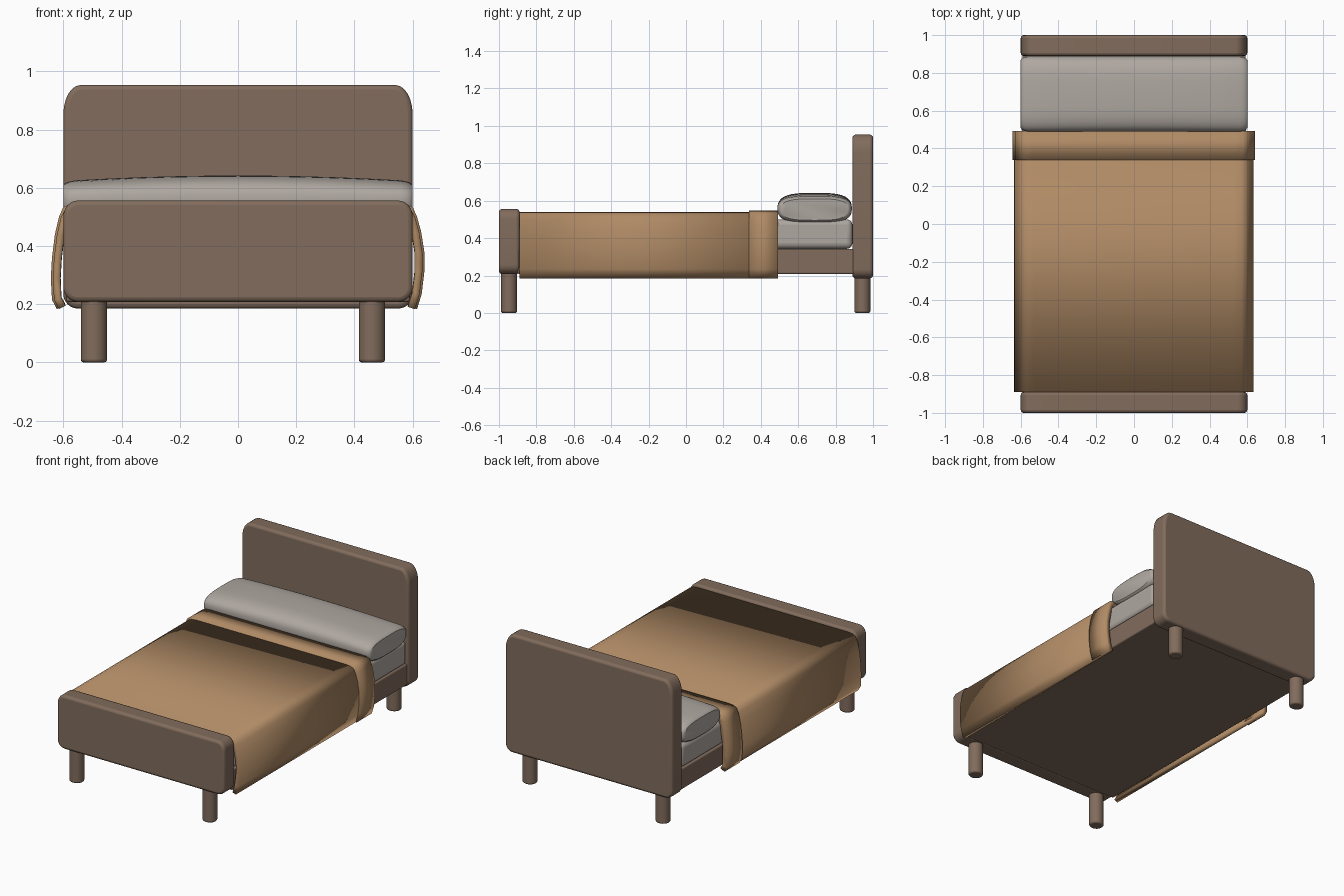
import bpy, math

if "Cube" in bpy.data.objects:
    bpy.data.objects.remove(bpy.data.objects["Cube"])


def material(name, rgb):
    m = bpy.data.materials.new(name)
    m.diffuse_color = (*rgb, 1)
    m.use_nodes = True
    m.node_tree.nodes["Principled BSDF"].inputs["Base Color"].default_value = m.diffuse_color
    return m


WOOD = material("wood", (0.22, 0.15, 0.107))
CLOTH = material("blanket", (0.43, 0.255, 0.13))
LINEN = material("linen", (0.43, 0.39, 0.355))


def make(name, verts, faces, mat):
    me = bpy.data.meshes.new(name)
    me.from_pydata(verts, [], faces)
    ob = bpy.data.objects.new(name, me)
    bpy.context.collection.objects.link(ob)
    me.materials.append(mat)
    return ob


def finish(ob, bevel=0.0, segments=3):
    if bevel:
        b = ob.modifiers.new("bevel", 'BEVEL')
        b.width, b.segments = bevel, segments
        b.limit_method, b.angle_limit = 'ANGLE', math.radians(40)
    bpy.ops.object.select_all(action='DESELECT')
    ob.select_set(True)
    bpy.context.view_layer.objects.active = ob
    bpy.ops.object.shade_smooth_by_angle(angle=math.radians(35))


def loft(rings):
    """Skin equal-length closed rings and cap both ends."""
    n = len(rings[0])
    faces = [(r * n + i, r * n + (i + 1) % n, (r + 1) * n + (i + 1) % n, (r + 1) * n + i)
             for r in range(len(rings) - 1) for i in range(n)]
    faces += [tuple(reversed(range(n))), tuple(range((len(rings) - 1) * n, len(rings) * n))]
    return [p for ring in rings for p in ring], faces


def board(name, x, y0, y1, z0, z1, rx, rz, rb, bevel, mat):
    """Rounded panel: rx/rz are the top corner radii, rb the bottom ones."""
    outline = []
    for cx, cz, a, ax, az in ((x - rb, z0 + rb, 270, rb, rb), (x - rx, z1 - rz, 0, rx, rz),
                              (rx - x, z1 - rz, 90, rx, rz), (rb - x, z0 + rb, 180, rb, rb)):
        for k in range(7):
            t = math.radians(a + 15 * k)
            outline.append((cx + ax * math.cos(t), cz + az * math.sin(t)))
    ob = make(name, *loft([[(px, y, pz) for px, pz in outline] for y in (y1, y0)]), mat)
    finish(ob, bevel)


def box(name, x, y0, y1, z0, z1, bevel, mat):
    ring = [(-x, y0), (x, y0), (x, y1), (-x, y1)]
    ob = make(name, *loft([[(px, py, z) for px, py in ring] for z in (z0, z1)]), mat)
    finish(ob, bevel, 4)


# Headboard and footboard
board("headboard", 0.6, 0.89, 1.0, 0.185, 0.953, 0.06, 0.10, 0.05, 0.016, WOOD)
board("footboard", 0.6, -1.0, -0.89, 0.208, 0.556, 0.05, 0.055, 0.05, 0.016, WOOD)

# Base and mattress
box("bed_base", 0.59, -0.9, 0.9, 0.208, 0.343, 0.008, WOOD)
box("mattress", 0.592, -0.89, 0.89, 0.343, 0.50, 0.03, LINEN)

# Legs
for end, y, top in (("front", -0.946, 0.225), ("back", 0.943, 0.2)):
    for side, x in (("left", -0.495), ("right", 0.46)):
        bpy.ops.mesh.primitive_cylinder_add(vertices=24, radius=0.045, depth=top, location=(x, y, top / 2))
        leg = bpy.context.object
        leg.name = f"{end}_{side}_leg"
        leg.data.materials.append(WOOD)
        leg.scale.y = 0.95
        finish(leg, 0.01)


# Blanket and turned-down fold: draped sheet, thickened inwards
DRAPE_LEFT = [(-0.615, 0.183), (-0.632, 0.215), (-0.636, 0.29), (-0.632, 0.36), (-0.622, 0.44),
              (-0.608, 0.50), (-0.594, 0.525), (-0.57, 0.537), (-0.53, 0.54)]
DRAPE_RIGHT = [(0.53, 0.54), (0.57, 0.537), (0.594, 0.525), (0.608, 0.50), (0.622, 0.45),
               (0.633, 0.38), (0.633, 0.31), (0.624, 0.235), (0.608, 0.183)]


def drape(name, y0, y1, grow, thick):
    pts = [(x + math.copysign(grow, x), z + (grow if z > 0.5 else 0)) for x, z in DRAPE_LEFT + DRAPE_RIGHT]
    n = len(pts)
    verts = [(x, y, z) for y in (y0, y1) for x, z in pts]
    ob = make(name, verts, [(i, i + 1, n + i + 1, n + i) for i in range(n - 1)], CLOTH)
    # Face winding gives outward normals when the first face points away from the bed
    ob.data.update()
    if ob.data.polygons[n // 2].normal.z < 0:
        ob.data.flip_normals()
    s = ob.modifiers.new("thickness", 'SOLIDIFY')
    s.thickness, s.offset = thick, -1
    finish(ob)


drape("blanket", -0.89, 0.49, 0.0, 0.026)
drape("blanket_fold", 0.338, 0.493, 0.007, 0.034)

# Pillow: superellipse sections lofted across the bed, crowned in the middle
rings = []
STATIONS = [(-0.6, 0.8), (-0.594, 0.89), (-0.58, 0.96), (-0.56, 1.0)]
STATIONS += [(-0.56 + 0.112 * k, 1.0) for k in range(1, 10)]
STATIONS += [(-x, s) for x, s in reversed(STATIONS[:4])]
for x, s in STATIONS:
    top = 0.066 + 0.019 * (1 - (x / 0.6) ** 2)
    ring = []
    for k in range(40):
        t = 2 * math.pi * k / 40
        c, d = math.cos(t), math.sin(t)
        u = math.copysign(abs(c) ** 0.6, c)
        v = math.copysign(abs(d) ** 0.75, d)
        ring.append((x, 0.688 + 0.199 * (0.7 + 0.3 * s if s == 1 else 0.5 + 0.5 * s) * u,
                     0.557 + (top if v > 0 else 0.077) * s * v))
    rings.append(ring)
finish(make("pillow", *loft(rings), LINEN))
